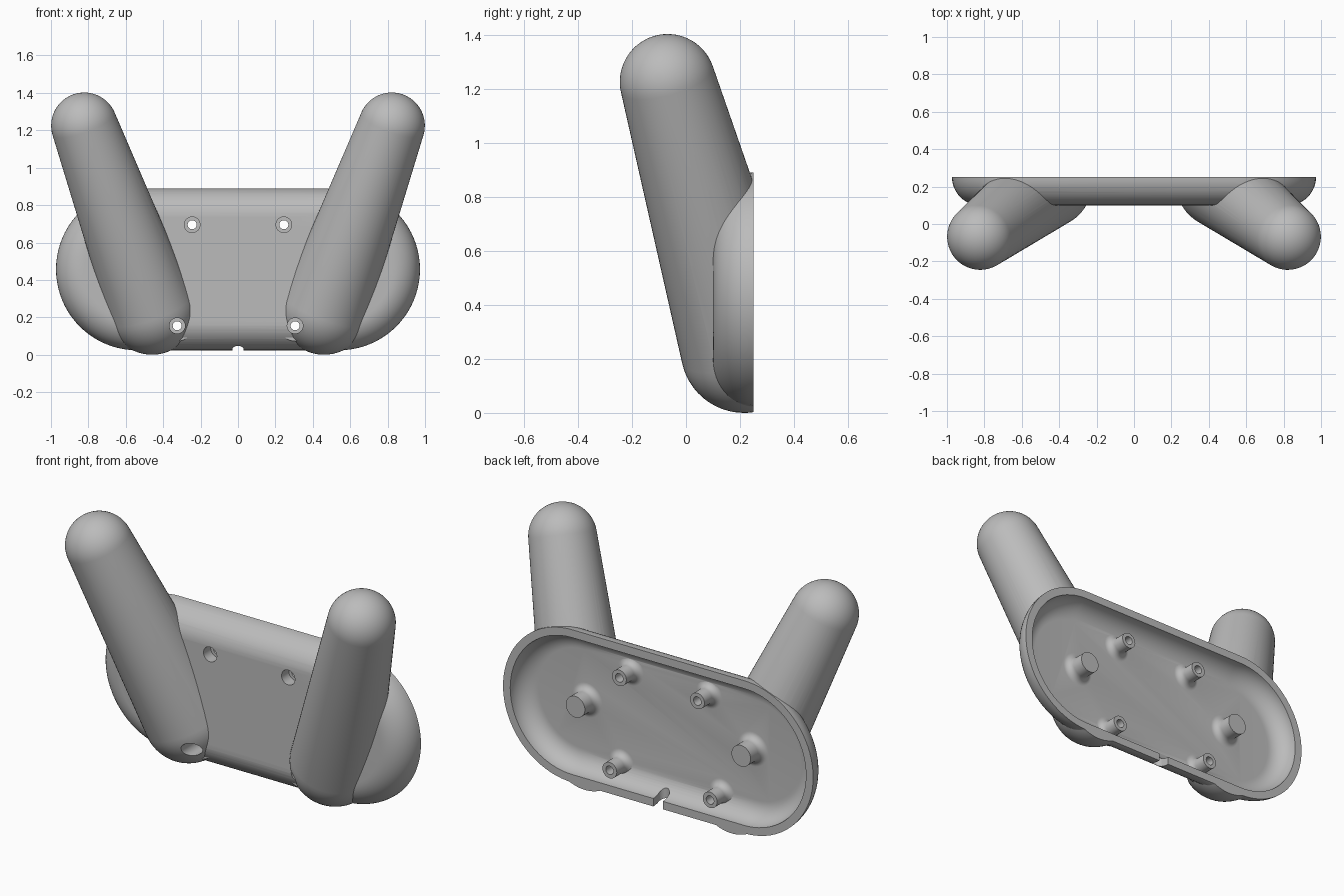
import bpy, bmesh
from math import sin, cos, pi, asin, radians
from mathutils import Vector

cube = bpy.data.objects.get("Cube")
if cube:
    bpy.data.objects.remove(cube, do_unlink=True)

grey = bpy.data.materials.new("light grey plastic")
grey.use_nodes = True
grey.diffuse_color = (0.5, 0.5, 0.5, 1)
grey.node_tree.nodes["Principled BSDF"].inputs["Base Color"].default_value = (0.5, 0.5, 0.5, 1)

BACK, FRONT, WALL, FILLET = 0.25, 0.10, 0.045, 0.15
MID_Z, END_R, HALF = 0.457, 0.433, 0.54


def loft(name, rings):
    """Skin a list of closed rings and cap both ends."""
    bm = bmesh.new()
    loops = [[bm.verts.new(p) for p in ring] for ring in rings]
    n = len(loops[0])
    for a, b in zip(loops, loops[1:]):
        for i in range(n):
            j = (i + 1) % n
            bm.faces.new((a[i], a[j], b[j], b[i]))
    for ring, loop in ((rings[0], loops[0]), (rings[-1], loops[-1])):
        if (ring[0] - ring[n // 2]).length > 0.001:
            bm.faces.new(loop)
    bmesh.ops.remove_doubles(bm, verts=bm.verts, dist=0.00005)
    bmesh.ops.recalc_face_normals(bm, faces=bm.faces)
    mesh = bpy.data.meshes.new(name)
    bm.to_mesh(mesh)
    bm.free()
    mesh.materials.append(grey)
    obj = bpy.data.objects.new(name, mesh)
    bpy.context.collection.objects.link(obj)
    return obj


def lathe(name, profile, origin, axis, sides=48):
    """Turn (radius, distance) points about an axis."""
    origin, axis = Vector(origin), Vector(axis).normalized()
    u = axis.orthogonal().normalized()
    v = axis.cross(u)
    turn = [2 * pi * i / sides for i in range(sides)]
    return loft(name, [[origin + axis * d + (u * cos(t) + v * sin(t)) * r for t in turn]
                       for r, d in profile])


def stadium(inset, y, steps=40):
    """Long rounded outline, standing upright at depth y."""
    r = END_R - inset
    ring = []
    for side, start in ((1, -pi / 2), (-1, pi / 2)):
        for i in range(steps + 1):
            t = start + pi * i / steps
            ring.append(Vector((side * HALF + r * cos(t), y, MID_Z + r * sin(t))))
    return ring


def pan(name, inset, front, radius, back):
    """Shallow dish with a rounded front edge."""
    rings = [stadium(inset, back)] if back > BACK else []
    for i in range(13):
        t = pi / 2 * i / 12
        rings.append(stadium(inset + radius * (1 - cos(t)), front + radius * (1 - sin(t))))
    return loft(name, rings)


def combine(target, tool, operation):
    mod = target.modifiers.new(operation.lower(), "BOOLEAN")
    mod.operation, mod.solver, mod.object = operation, "EXACT", tool
    bpy.context.view_layer.objects.active = target
    bpy.ops.object.modifier_apply(modifier=mod.name)
    bpy.data.objects.remove(tool, do_unlink=True)


def box(name, x, y, z):
    return loft(name, [[Vector((px, py, h)) for px, py in
                        ((x[0], y[0]), (x[1], y[0]), (x[1], y[1]), (x[0], y[1]))] for h in z])


# Front shell with two tapered round-ended grips
shell = pan("controller_shell", 0, FRONT, FILLET, BACK)
for side in (-1, 1):
    low = Vector((side * 0.46, 0.215, 0.235))
    top = Vector((side * 0.822, -0.068, 1.225))
    r_low, r_top, length = 0.235, 0.177, (top - low).length
    a = asin((r_low - r_top) / length)
    arcs = []
    for r, d, t0, t1 in ((r_low, 0, -pi / 2, a), (r_top, length, a, pi / 2)):
        for i in range(17):
            t = t0 + (t1 - t0) * i / 16
            arcs.append((r * cos(t), d + r * sin(t)))
    combine(shell, lathe("grip", arcs, low, top - low, 64), "UNION")

# Flat back plane and hollow interior
combine(shell, box("back_cutter", (-2, 2), (BACK, 1), (-1, 2)), "DIFFERENCE")
combine(shell, pan("cavity_cutter", WALL, FRONT + WALL, FILLET - WALL, 0.3), "DIFFERENCE")

# Posts flare where they meet the floor
screws = [(-0.245, 0.695), (0.245, 0.695), (-0.325, 0.155), (0.305, 0.155)]
pegs = [(-0.52, MID_Z), (0.52, MID_Z)]
floor = FRONT + WALL


def post(x, z, radius, flare):
    profile = [(radius + flare, floor - 0.02)]
    for i in range(9):
        t = pi / 2 * i / 8
        profile.append((radius + flare * (1 - sin(t)), floor + flare * (1 - cos(t))))
    profile.append((radius, BACK - 0.001))
    combine(shell, lathe("post", profile, (x, 0, z), (0, 1, 0), 32), "UNION")


for x, z in screws:
    post(x, z, 0.045, 0.038)
for x, z in pegs:
    post(x, z, 0.06, 0.038)

# Stepped screw holes
for x, z in screws:
    steps = [(0.042, -0.2), (0.042, 0.165), (0.024, 0.165), (0.024, 0.3)]
    combine(shell, lathe("hole_cutter", steps, (x, 0, z), (0, 1, 0), 32), "DIFFERENCE")

# Cable notch in the lower rim
notch = [Vector((0.03 * cos(t), 0.20 - 0.03 * sin(t), 0)) for t in [pi * i / 16 for i in range(17)]]
notch += [Vector((-0.03, 0.3, 0)), Vector((0.03, 0.3, 0))]
combine(shell, loft("notch_cutter", [[p + Vector((0, 0, h)) for p in notch] for h in (-0.1, 0.12)]),
        "DIFFERENCE")

bpy.ops.object.select_all(action="DESELECT")
shell.select_set(True)
bpy.context.view_layer.objects.active = shell
bpy.ops.object.shade_smooth_by_angle(angle=radians(30))
